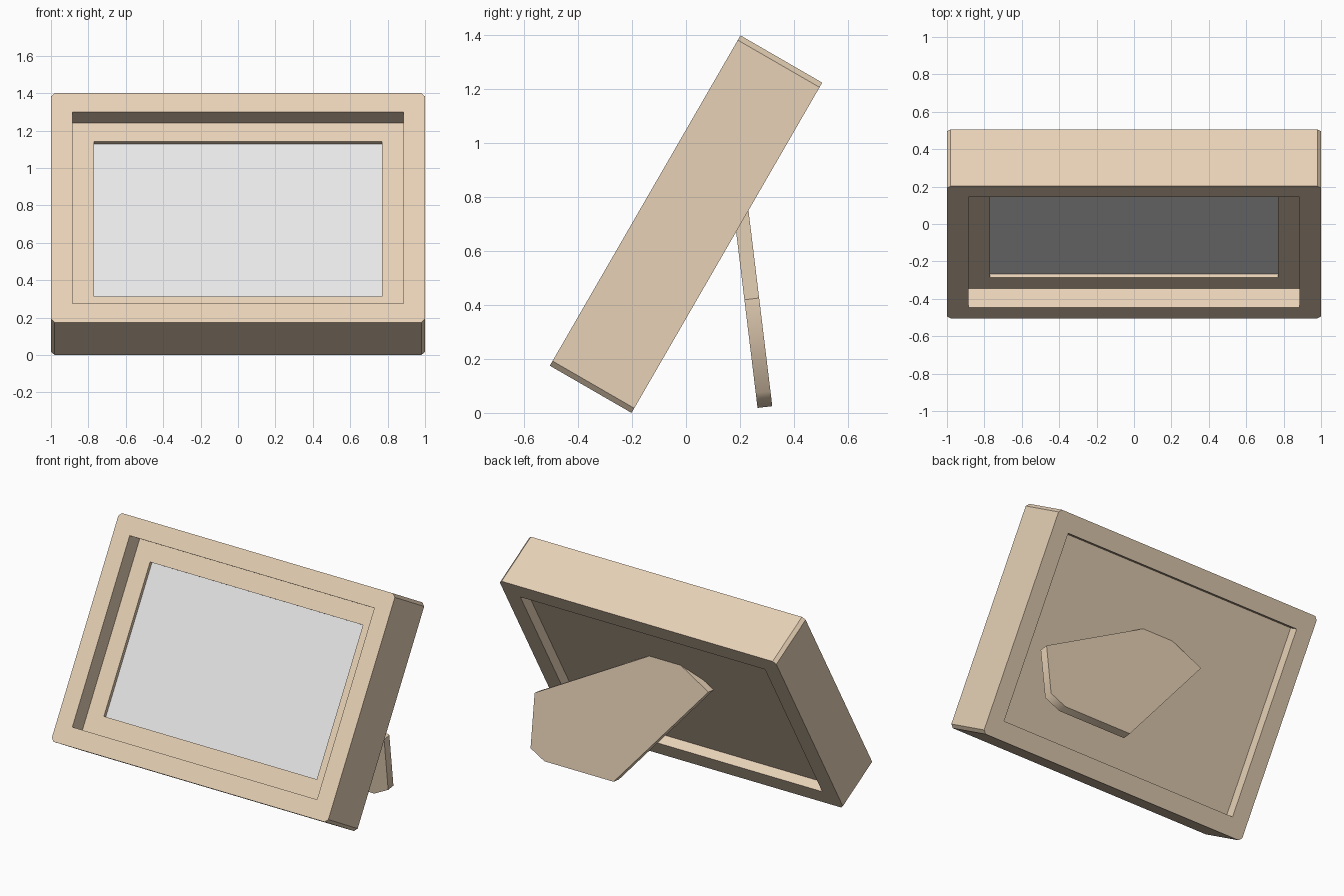
import bpy, bmesh, math
from mathutils import Vector

if "Cube" in bpy.data.objects:
    bpy.data.objects.remove(bpy.data.objects["Cube"])

W, H, D = 1.0, math.sqrt(2), 0.35      # half width, height, depth of the frame
BORDER = 0.115
C, S = math.cos(math.radians(30)), 0.5


def material(name, rgb):
    m = bpy.data.materials.new(name)
    m.diffuse_color = (*rgb, 1)
    m.use_nodes = True
    m.node_tree.nodes["Principled BSDF"].inputs["Base Color"].default_value = m.diffuse_color
    return m


wood = material("pale wood", (0.8, 0.64, 0.47))
white = material("white picture", (0.8, 0.8, 0.8))


def tilt(x, s, t):
    """Frame space (across, up the face, depth from the front) to world."""
    return Vector((x, -0.505 + S * s + C * t, 0.175 + C * s - S * t))


def finish(bm, name, mat):
    bmesh.ops.remove_doubles(bm, verts=bm.verts, dist=1e-5)
    bmesh.ops.recalc_face_normals(bm, faces=bm.faces)
    me = bpy.data.meshes.new(name)
    bm.to_mesh(me)
    bm.free()
    me.materials.append(mat)
    ob = bpy.data.objects.new(name, me)
    bpy.context.collection.objects.link(ob)
    return ob


def rect(inset, cut=0.0):
    """Eight-point rectangle with its corners cut off by 'cut'."""
    x, lo, hi = W - inset, inset, H - inset
    return [(-x + cut, lo), (x - cut, lo), (x, lo + cut), (x, hi - cut),
            (x - cut, hi), (-x + cut, hi), (-x, hi - cut), (-x, lo + cut)]


def ring(name, outer, inner, t0, t1, mat):
    bm = bmesh.new()
    loops = [[bm.verts.new(tilt(x, s, t)) for x, s in pts]
             for pts, t in ((outer, t0), (inner, t0), (inner, t1), (outer, t1))]
    for a, b in zip(loops, loops[1:] + loops[:1]):
        for i in range(8):
            j = (i + 1) % 8
            bm.faces.new((a[i], a[j], b[j], b[i]))
    return finish(bm, name, mat)


def slab(name, inset, t0, t1, mat):
    x, lo, hi = W - inset, inset, H - inset
    bm = bmesh.new()
    bmesh.ops.create_cube(bm, size=1)
    for v in bm.verts:
        v.co = tilt(2 * x * v.co.x, lo + (hi - lo) * (v.co.y + 0.5),
                    t0 + (t1 - t0) * (v.co.z + 0.5))
    return finish(bm, name, mat)


# Deep outer frame, inner mount, picture and back board
ring("outer_frame", rect(0, 0.02), rect(BORDER), 0, D, wood)
ring("inner_mount", rect(BORDER - 0.01), rect(2 * BORDER), 0.12, 0.18, wood)
slab("picture", 2 * BORDER - 0.01, 0.143, 0.17, white)
slab("back_board", BORDER - 0.01, 0.175, 0.285, wood)

# Prop stand: flat plate, outline as (x, z) on its rear face, top buried in the board
outline = [(0.905, 0.426), (0.905, 0.08), (0.8, 0.025), (0.3, 0.025),
           (-0.325, 0.745), (0.0, 0.92)]
lean = 0.1216
thick = Vector((0, -1, -lean)).normalized() * 0.055
bm = bmesh.new()
rear = [bm.verts.new((x, 0.323 - lean * z, z)) for x, z in outline]
front = [bm.verts.new(v.co + thick) for v in rear]
bm.faces.new(rear)
bm.faces.new(front[::-1])
for i in range(6):
    j = (i + 1) % 6
    bm.faces.new((rear[j], rear[i], front[i], front[j]))
# Only the rounded lower corner is shaded smooth
soft = {bm.edges.get((rear[i], front[i])) for i in (1, 2)}
for f in bm.faces:
    f.smooth = True
for e in bm.edges:
    e.smooth = e in soft
finish(bm, "prop_stand", wood)
